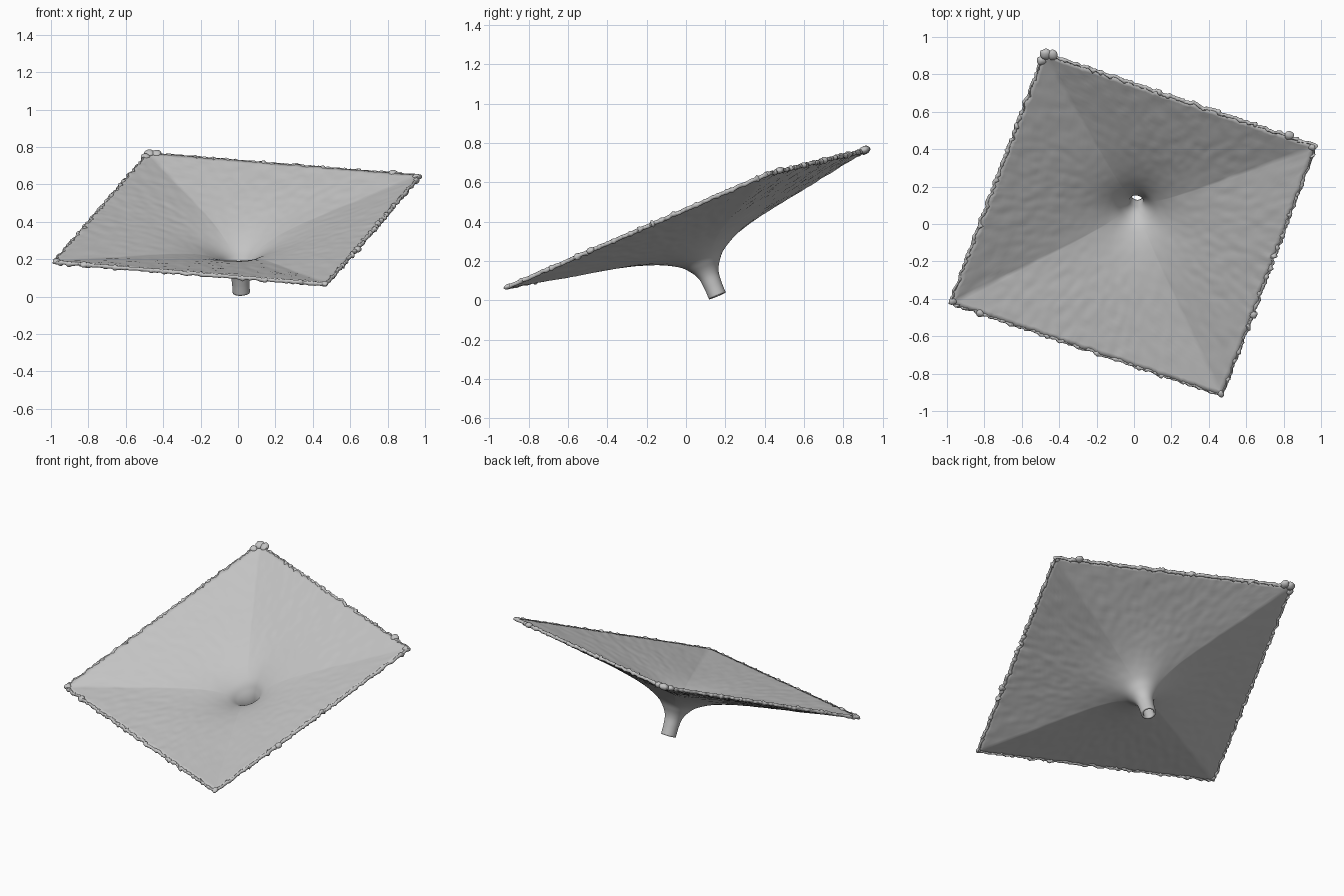
import bpy, bmesh, math
from mathutils import Vector, Matrix, noise

cube = bpy.data.objects.get("Cube")
if cube:
    bpy.data.objects.remove(cube, do_unlink=True)

grey = bpy.data.materials.new("plain_grey")
grey.use_nodes = True
colour = (0.55, 0.55, 0.55, 1)
grey.diffuse_color = colour
grey.node_tree.nodes["Principled BSDF"].inputs["Base Color"].default_value = colour

# Tilted frame of the square: two edge directions and the normal
edge_x = Vector((1.47, -0.5, -0.12)).normalized()
normal = Vector((-0.055, -0.38, 0.923))
normal = (normal - edge_x * normal.dot(edge_x)).normalized()
edge_y = normal.cross(edge_x)
frame = Matrix((edge_x, edge_y, normal)).transposed().to_4x4()
frame.translation = (-0.005, 0, 0.41)

HALF = 0.77
SEGMENTS = 360


def finish(name, bm):
    """Turn a bmesh into a smooth grey object in the tilted frame."""
    mesh = bpy.data.meshes.new(name)
    bm.to_mesh(mesh)
    bm.free()
    mesh.materials.append(grey)
    obj = bpy.data.objects.new(name, mesh)
    bpy.context.collection.objects.link(obj)
    obj.matrix_world = frame
    bpy.ops.object.select_all(action='DESELECT')
    obj.select_set(True)
    bpy.context.view_layer.objects.active = obj
    bpy.ops.object.shade_smooth_by_angle(angle=math.radians(50))
    return obj


def bridge(bm, a, b):
    for j in range(len(a)):
        k = (j + 1) % len(a)
        bm.faces.new((a[j], a[k], b[k], b[j]))


def catmull(p, q, r, s, t):
    return 0.5 * (2 * q + (r - p) * t + (2 * p - 5 * q + 4 * r - s) * t * t
                  + (3 * q - p - 3 * r + s) * t ** 3)


def ragged(p):
    """Uneven outward push along the border."""
    return 0.012 * noise.noise(p * 14) + 0.010 * noise.noise(p * 38)


# Funnel profile: distance from the axis, height below the square
profile = [Vector(p) for p in (
    (0.046, -0.42), (0.047, -0.36), (0.054, -0.305), (0.08, -0.257), (0.13, -0.207),
    (0.25, -0.146), (0.46, -0.078), (HALF, 0))]
points = [2 * profile[0] - profile[1]] + profile + [2 * profile[-1] - profile[-2]]
path = []
for i in range(1, len(profile)):
    steps = 14 if i > 4 else 7
    path += [catmull(*points[i - 1:i + 3], n / steps) for n in range(steps)]
path.append(profile[-1])

# Funnel sheet: round rings at the stem that become square at the border
bm = bmesh.new()
last = None
for size, height in path:
    t = min(max((size - 0.09) / 0.45, 0), 1)
    blend = t * t * (3 - 2 * t)
    ring = []
    for j in range(SEGMENTS):
        angle = math.tau * j / SEGMENTS
        d = Vector((math.cos(angle), math.sin(angle), 0))
        square = 1 / max(abs(d.x), abs(d.y))
        p = d * size * (1 - blend + blend * square)
        p.z = height
        edge = max(0, (size - 0.70) / (HALF - 0.70))
        bump = 0.0035 * t * noise.noise(p * 22)
        p += d * ragged(d * square) * edge
        p.z += bump
        ring.append(bm.verts.new(p))
    if last:
        bridge(bm, last, ring)
    last = ring
funnel = finish("funnel_sheet", bm)
wall = funnel.modifiers.new("wall", 'SOLIDIFY')
wall.thickness = 0.013
wall.offset = -1

# Ragged rim: a lumpy bead that follows the border
bm = bmesh.new()
rings = []
COUNT = SEGMENTS * 2
for j in range(COUNT):
    angle = math.tau * j / COUNT
    d = Vector((math.cos(angle), math.sin(angle), 0))
    q = d / max(abs(d.x), abs(d.y))
    centre = q * HALF + d * ragged(q)
    centre.z = 0.004 + 0.005 * noise.noise(q * 20)
    radius = 0.010 + 0.013 * max(0, noise.noise(q * 30 + Vector((3, 1, 7))))
    rings.append([bm.verts.new(centre + radius * (d * math.cos(a) + Vector((0, 0, math.sin(a)))))
                  for a in (math.tau * k / 8 for k in range(8))])
for j in range(COUNT):
    bridge(bm, rings[j], rings[(j + 1) % COUNT])
bmesh.ops.recalc_face_normals(bm, faces=bm.faces)
finish("ragged_rim", bm)

# Larger lumps near the corners
bm = bmesh.new()
for x, y, radius in ((-0.99, 1, 0.03), (-0.94, 1.01, 0.027), (-1, 0.94, 0.024), (0.8, 1.01, 0.024),
                     (0.98, 0.98, 0.02), (-0.99, -0.98, 0.02), (-0.78, -1, 0.022),
                     (0.99, -0.99, 0.018), (1.01, -0.35, 0.022)):
    place = Matrix.Translation((x * HALF, y * HALF, 0.006)) @ Matrix.Diagonal((1, 1, 0.7, 1))
    bmesh.ops.create_icosphere(bm, subdivisions=3, radius=radius, matrix=place)
for v in bm.verts:
    v.co += v.co.normalized() * 0.008 * noise.noise(v.co * 35)
finish("corner_lumps", bm)
